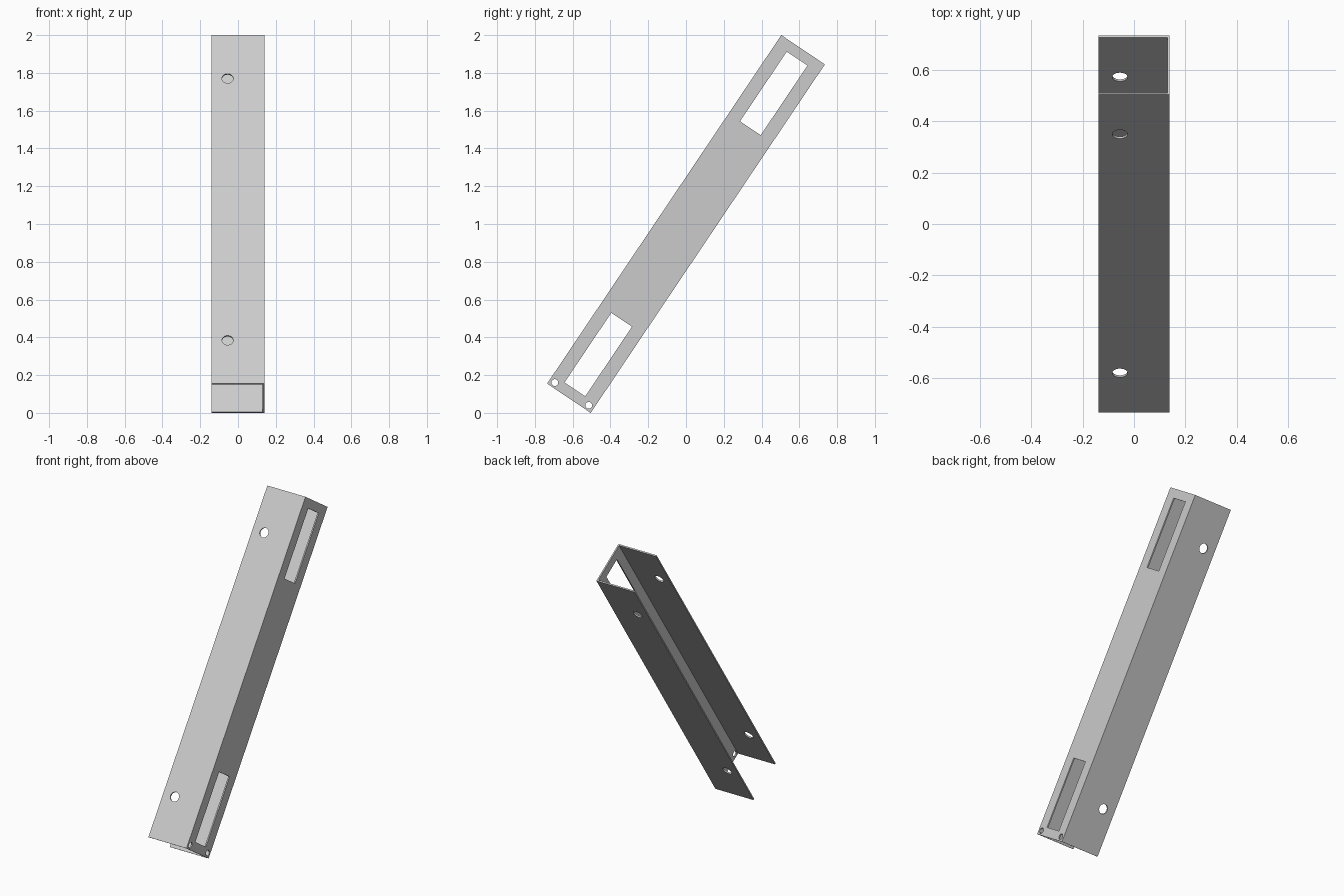
import bpy
import math

cube = bpy.data.objects.get("Cube")
if cube:
    bpy.data.objects.remove(cube, do_unlink=True)

LENGTH, WIDTH, WALL = 2.223, 0.278, 0.009
TILT = math.radians(-33.9)

metal = bpy.data.materials.new("light_grey_metal")
metal.use_nodes = True
grey = (0.6, 0.6, 0.6, 1)
metal.diffuse_color = grey
metal.node_tree.nodes["Principled BSDF"].inputs["Base Color"].default_value = grey


def box(name, size, location):
    bpy.ops.mesh.primitive_cube_add(size=1, location=location)
    obj = bpy.context.object
    obj.name = name
    obj.scale = size
    bpy.ops.object.transform_apply(location=False, rotation=False, scale=True)
    return obj


def rod(name, radius, depth, location, rotation):
    bpy.ops.mesh.primitive_cylinder_add(vertices=32, radius=radius, depth=depth,
                                        location=location, rotation=rotation)
    obj = bpy.context.object
    obj.name = name
    return obj


def cut(target, cutter):
    cutter.hide_render = True
    mod = target.modifiers.new("cut", 'BOOLEAN')
    mod.operation = 'DIFFERENCE'
    mod.solver = 'EXACT'
    mod.object = cutter
    bpy.ops.object.select_all(action='DESELECT')
    bpy.context.view_layer.objects.active = target
    target.select_set(True)
    bpy.ops.object.modifier_apply(modifier=mod.name)
    bpy.data.objects.remove(cutter, do_unlink=True)


# Channel: a square bar hollowed out through one side and both ends
channel = box("u_channel", (WIDTH, WIDTH, LENGTH), (0, 0, 0))
inner = WIDTH - 2 * WALL
cut(channel, box("hollow_cutter", (WIDTH, inner, LENGTH + 0.2), (-WALL, 0, 0)))

# Long slot in the web and a round hole through both flanges, near each end
for end in (-1, 1):
    cut(channel, box("slot_cutter", (0.1, 0.132, 0.444), (WIDTH / 2, 0, end * 0.833)))
    cut(channel, rod("flange_hole_cutter", 0.03, 0.6, (-0.055, 0, end * 0.835),
                     (math.pi / 2, 0, 0)))

# Two small screw holes in the web at the lower end
for side in (-1, 1):
    cut(channel, rod("screw_hole_cutter", 0.018, 0.1,
                     (WIDTH / 2, side * 0.108, -1.084), (0, math.pi / 2, 0)))

# Lean the channel back and stand it on the floor
channel.data.materials.clear()
channel.data.materials.append(metal)
channel.rotation_euler = (TILT, 0, 0)
channel.location = (0, 0, 1)
bpy.ops.object.select_all(action='DESELECT')
bpy.context.view_layer.objects.active = channel
channel.select_set(True)
bpy.ops.object.transform_apply(location=True, rotation=True, scale=True)
bpy.ops.object.shade_smooth_by_angle(angle=math.radians(30))
